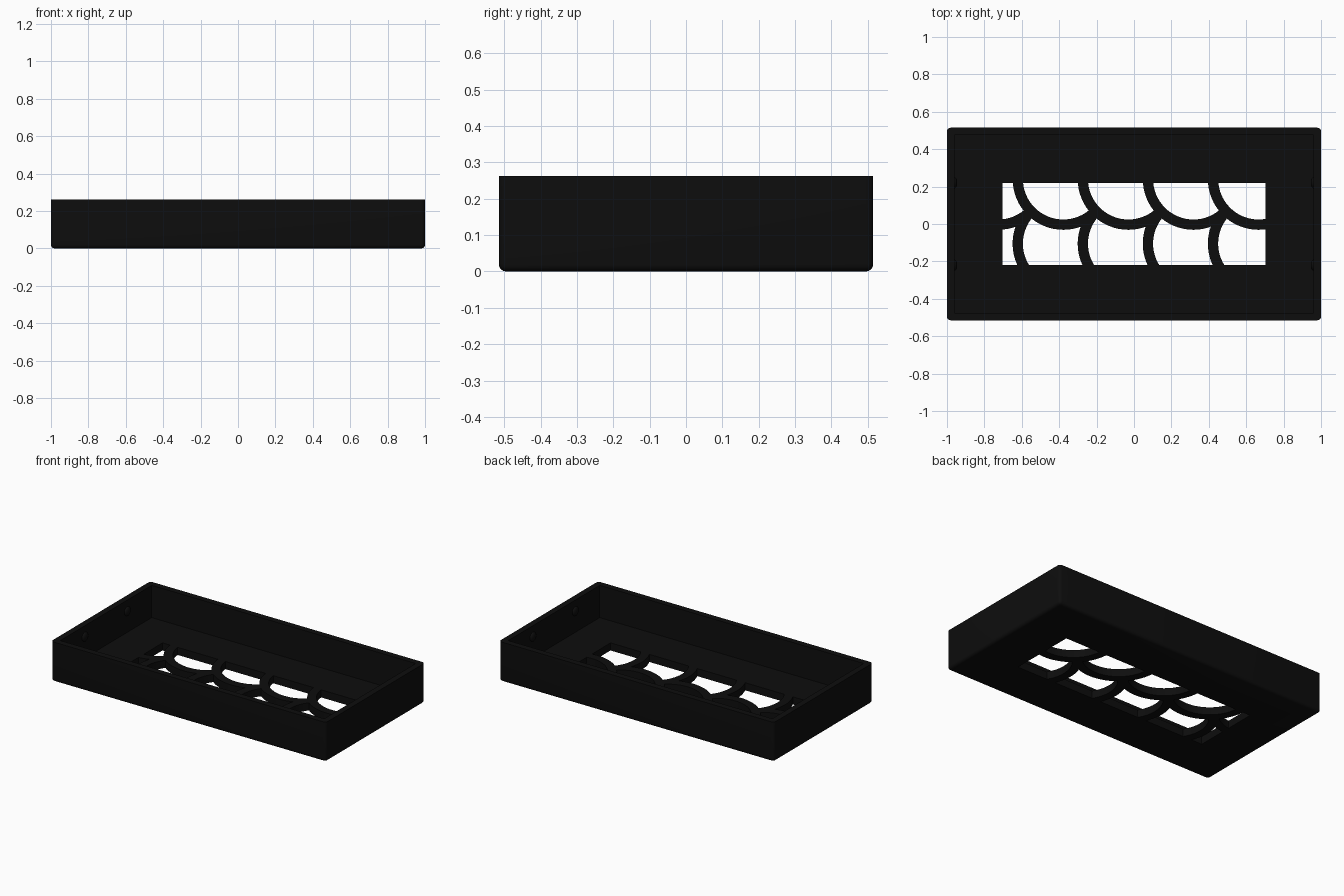
import bpy, bmesh, math
from mathutils import Vector

if "Cube" in bpy.data.objects:
    bpy.data.objects.remove(bpy.data.objects["Cube"])

L, W, H = 2.0, 1.03, 0.262       # outer size
WALL, FLOOR = 0.04, 0.05         # wall and floor thickness
WIN_X, WIN_Y = 0.703, 0.22       # half size of the window in the floor
PITCH, RAD, BAND = 0.348, 0.2435, 0.055   # scale lattice

black = bpy.data.materials.new("matte_black")
black.diffuse_color = (0.0042, 0.0042, 0.0042, 1)
black.use_nodes = True
black.node_tree.nodes["Principled BSDF"].inputs["Base Color"].default_value = black.diffuse_color


def finish(name, bm):
    bmesh.ops.recalc_face_normals(bm, faces=bm.faces)
    me = bpy.data.meshes.new(name)
    bm.to_mesh(me)
    bm.free()
    me.materials.append(black)
    ob = bpy.data.objects.new(name, me)
    bpy.context.collection.objects.link(ob)
    return ob


def box_bm(sx, sy, z0, z1):
    bm = bmesh.new()
    bmesh.ops.create_cube(bm, size=1)
    for v in bm.verts:
        v.co = (v.co.x * sx, v.co.y * sy, z0 if v.co.z < 0 else z1)
    return bm


def smooth(ob):
    bpy.ops.object.select_all(action='DESELECT')
    ob.select_set(True)
    bpy.context.view_layer.objects.active = ob
    bpy.ops.object.shade_smooth_by_angle(angle=math.radians(35))


# Tray: box with rounded bottom and upright edges, square rim
bm = box_bm(L, W, 0, H)
edges = [e for e in bm.edges if min(v.co.z for v in e.verts) < 0.01]
bmesh.ops.bevel(bm, geom=edges, offset=0.02, segments=4, profile=0.5, affect='EDGES')
tray = finish("tray", bm)

# Hollow out the inside and the floor window
cutters = [finish("cavity_cutter", box_bm(L - 2 * WALL, W - 2 * WALL, FLOOR, H + 0.1)),
           finish("window_cutter", box_bm(2 * WIN_X, 2 * WIN_Y, -0.1, FLOOR + 0.05))]
bpy.context.view_layer.objects.active = tray
for c in cutters:
    c.hide_render = True
    mod = tray.modifiers.new("cut", 'BOOLEAN')
    mod.operation, mod.solver, mod.object = 'DIFFERENCE', 'EXACT', c
    bpy.ops.object.modifier_apply(modifier=mod.name)
for c in cutters:
    bpy.data.objects.remove(c)
smooth(tray)


# Scale-shaped grille: curved bars trimmed to the window
def add_bar(name, cx, cy, a0, a1, n=24):
    bm = bmesh.new()
    rings = []
    for i in range(n + 1):
        a = math.radians(a0 + (a1 - a0) * i / n)
        rings.append([bm.verts.new((cx + r * math.cos(a), cy + r * math.sin(a), z))
                      for r, z in ((RAD - BAND / 2, 0), (RAD + BAND / 2, 0),
                                   (RAD + BAND / 2, FLOOR), (RAD - BAND / 2, FLOOR))])
    for p, q in zip(rings, rings[1:]):
        for k in range(4):
            bm.faces.new((p[k], p[(k + 1) % 4], q[(k + 1) % 4], q[k]))
    bm.faces.new(rings[0])
    bm.faces.new(rings[-1])
    for axis, d in ((Vector((1, 0, 0)), WIN_X), (Vector((0, 1, 0)), WIN_Y)):
        for s in (-1, 1):
            bmesh.ops.bisect_plane(bm, geom=bm.verts[:] + bm.edges[:] + bm.faces[:],
                                   plane_co=axis * s * d, plane_no=axis * s, clear_outer=True)
    smooth(finish(name, bm))


for k in range(5):
    cx = -0.726 + PITCH * k
    add_bar(f"upper_scale_{k}", cx, 0.24, 180, 315)
    if k:
        add_bar(f"lower_scale_{k}", cx, -0.105, 135, 220)

# Snap bumps on the inner end walls
for sx in (-1, 1):
    for sy in (-1, 1):
        bm = bmesh.new()
        bmesh.ops.create_uvsphere(bm, u_segments=20, v_segments=12, radius=0.03)
        for v in bm.verts:
            v.co = (v.co.x * 0.5 + sx * (L / 2 - WALL), v.co.y + sy * 0.22, v.co.z + 0.19)
        smooth(finish("snap_bump", bm))
